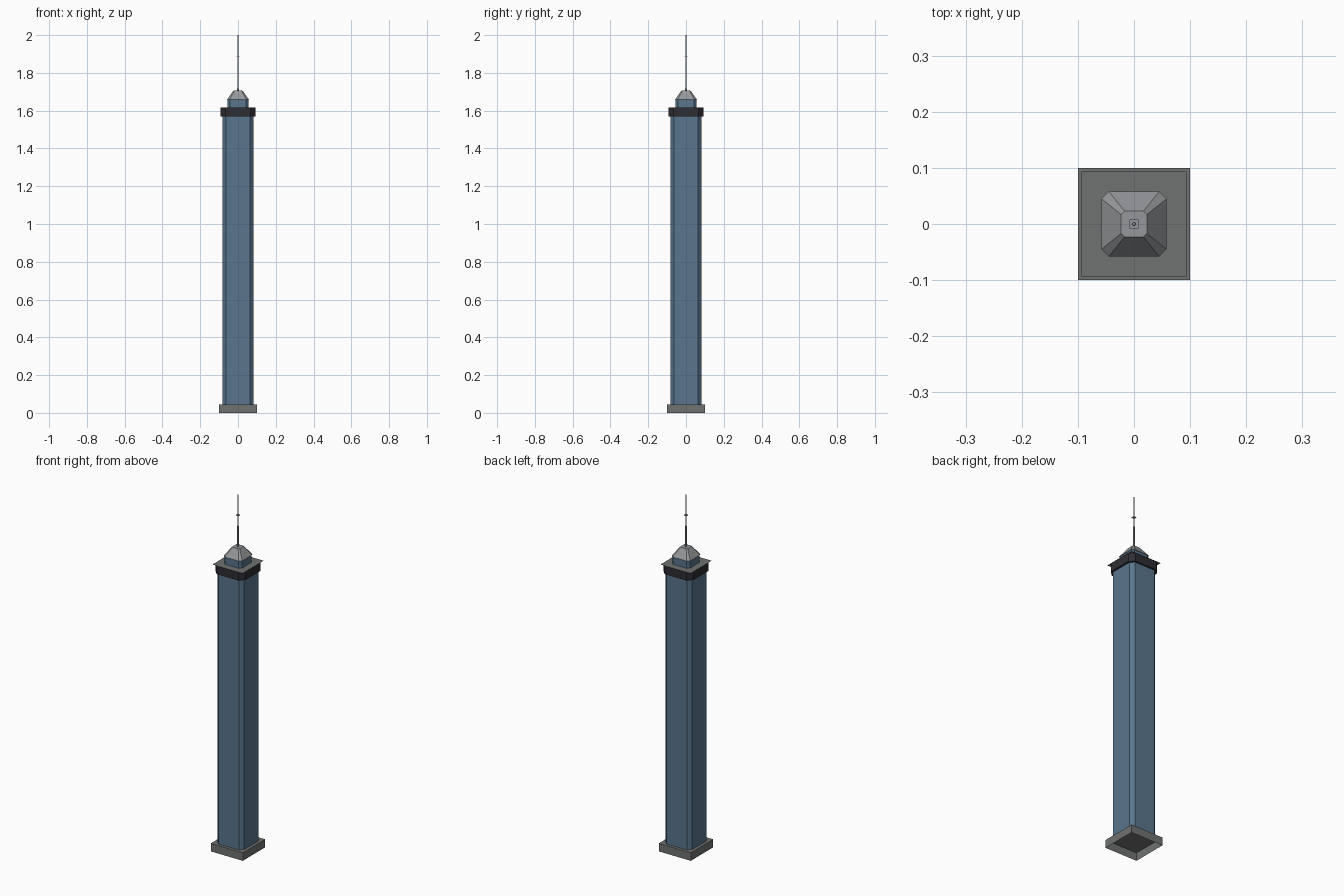
import bpy, bmesh

cube = bpy.data.objects.get("Cube")
if cube:
    bpy.data.objects.remove(cube, do_unlink=True)


def material(name, rgb):
    mat = bpy.data.materials.new(name)
    mat.use_nodes = True
    mat.diffuse_color = (*rgb, 1)
    mat.node_tree.nodes["Principled BSDF"].inputs["Base Color"].default_value = (*rgb, 1)
    return mat


stone = material("grey_stone", (0.16, 0.17, 0.165))
glass = material("blue_glass", (0.10, 0.18, 0.27))
dark = material("dark_metal", (0.027, 0.027, 0.034))
metal = material("light_metal", (0.30, 0.31, 0.325))


def outline(half, chamfer):
    """Square outline, with cut corners when chamfer is above zero."""
    if not chamfer:
        return [(half, half), (-half, half), (-half, -half), (half, -half)]
    c = half - chamfer
    points = [(half, c), (c, half)]
    for _ in range(3):
        points += [(-y, x) for x, y in points[-2:]]
    return points


def loft(name, mat, sections, bottom=True, top=True):
    """Stack of outlines, each given as (z, half width, chamfer)."""
    bm = bmesh.new()
    rings = [[bm.verts.new((x, y, z)) for x, y in outline(half, chamfer)]
             for z, half, chamfer in sections]
    for low, high in zip(rings, rings[1:]):
        n = len(low)
        for i in range(n):
            j = (i + 1) % n
            bm.faces.new((low[i], low[j], high[j], high[i]))
    if bottom:
        bm.faces.new(rings[0][::-1])
    if top:
        bm.faces.new(rings[-1])
    mesh = bpy.data.meshes.new(name)
    bm.to_mesh(mesh)
    bm.free()
    mesh.materials.append(mat)
    obj = bpy.data.objects.new(name, mesh)
    bpy.context.collection.objects.link(obj)
    return obj


# Plinth, hollow underneath
loft("base", stone, [(0, 0.1, 0), (0.045, 0.1, 0)], bottom=False)

# Shaft and crown
loft("tower_shaft", glass, [(0.045, 0.083, 0.02), (1.575, 0.083, 0.02)], bottom=False)
loft("crown_band", dark, [(1.569, 0.093, 0.026), (1.616, 0.093, 0.026)])

# Flat roof sheet with overhanging corners
loft("roof_sheet", stone, [(1.617, 0.094, 0)], bottom=False)

# Penthouse and its sloping cap
loft("penthouse", glass, [(1.617, 0.055, 0.013), (1.66, 0.055, 0.013)], bottom=False)
loft("penthouse_cap", metal, [(1.659, 0.058, 0.013), (1.708, 0.023, 0.006)])

# Mast with a small collar
loft("mast", metal, [(1.708, 0.004, 0.0023), (2.0, 0.003, 0.0017)])
loft("mast_collar", metal, [(1.883, 0.008, 0), (1.887, 0.008, 0)])
